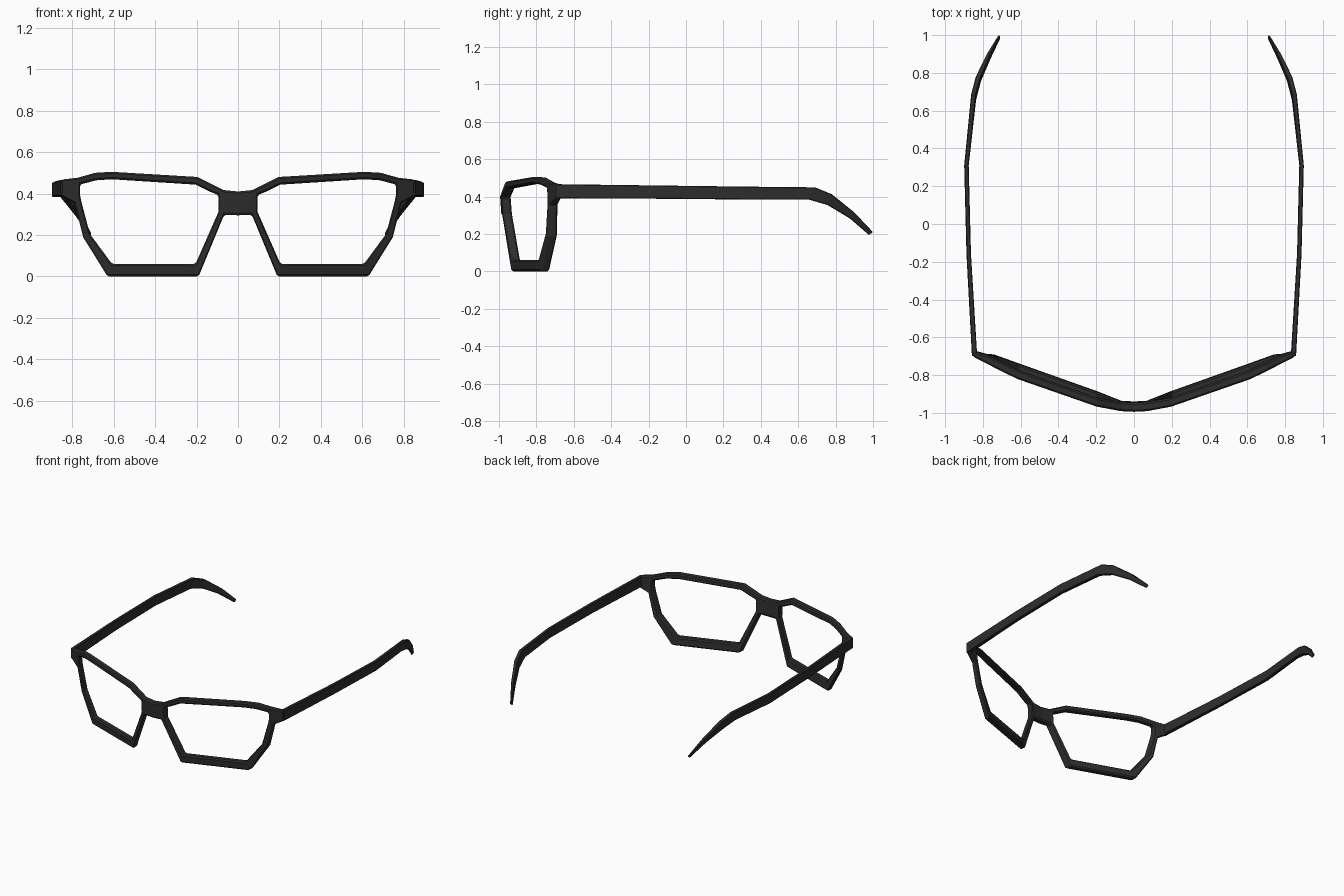
import bpy, bmesh

if "Cube" in bpy.data.objects:
    bpy.data.objects.remove(bpy.data.objects["Cube"])

black = bpy.data.materials.new("black_plastic")
black.diffuse_color = (0.027, 0.027, 0.027, 1)
black.use_nodes = True
black.node_tree.nodes["Principled BSDF"].inputs["Base Color"].default_value = black.diffuse_color


def finish(bm, name, bevel):
    bmesh.ops.recalc_face_normals(bm, faces=bm.faces)
    me = bpy.data.meshes.new(name)
    bm.to_mesh(me)
    bm.free()
    me.materials.append(black)
    ob = bpy.data.objects.new(name, me)
    bpy.context.collection.objects.link(ob)
    b = ob.modifiers.new("chamfer", 'BEVEL')
    b.width = bevel
    b.segments = 1
    b.limit_method = 'ANGLE'
    b.angle_limit = 0.9
    return ob


# Wrapped curve of the front, seen from above, with a slight backward lean below
WRAP = [(0, -1.0), (0.07, -0.996), (0.2, -0.967), (0.61, -0.822), (0.70, -0.78), (0.86, -0.70)]


def front_y(x, z):
    x = abs(x)
    for (x0, y0), (x1, y1) in zip(WRAP, WRAP[1:]):
        if x <= x1:
            break
    return y0 + (y1 - y0) * (x - x0) / (x1 - x0) + 0.073 * (0.48 - z)


# Rim outline of one lens, outer and inner points paired, starting at the bridge top
OUTER = [(0.07, 0.417), (0.125, 0.445), (0.195, 0.48), (0.61, 0.505), (0.69, 0.50),
         (0.775, 0.476), (0.855, 0.467), (0.855, 0.39), (0.788, 0.355),
         (0.748, 0.19), (0.63, 0.0), (0.19, 0.0), (0.067, 0.297)]
INNER = [(0.095, 0.393), (0.14, 0.411), (0.205, 0.443), (0.61, 0.469), (0.685, 0.464),
         (0.764, 0.443), (0.764, 0.425), (0.762, 0.39), (0.756, 0.36),
         (0.715, 0.205), (0.608, 0.06), (0.205, 0.06), (0.095, 0.31)]

# Front frame with both rims, bridge and end pieces
bm = bmesh.new()
for s in (1, -1):
    def vert(p):
        return bm.verts.new((s * p[0], front_y(*p), p[1]))
    out = [vert(p) for p in OUTER]
    inn = [vert(p) for p in INNER]
    for i in range(len(out)):
        j = (i + 1) % len(out)
        bm.faces.new((out[i], out[j], inn[j], inn[i]))
    bm.faces.new((vert((0, 0.41)), out[0], out[-1], vert((0, 0.295))))
bmesh.ops.remove_doubles(bm, verts=bm.verts, dist=0.0001)
bmesh.ops.recalc_face_normals(bm, faces=bm.faces)
ext = bmesh.ops.extrude_face_region(bm, geom=bm.faces[:], use_keep_orig=True)
back = [v for v in ext["geom"] if isinstance(v, bmesh.types.BMVert)]
for v in back:
    v.co.y += 0.048 - 0.02 * max(0, abs(v.co.x) - 0.76) / 0.1
finish(bm, "front_frame", 0.011)

# Temple stations: outer x, thickness, top (y, z), bottom (y, z)
TEMPLE = [(0.858, 0.028, -0.70, 0.466, -0.70, 0.39),
          (0.887, 0.024, -0.16, 0.459, -0.16, 0.388),
          (0.899, 0.024, 0.31, 0.453, 0.31, 0.384),
          (0.862, 0.026, 0.69, 0.449, 0.655, 0.384),
          (0.838, 0.028, 0.78, 0.412, 0.755, 0.355),
          (0.780, 0.022, 0.90, 0.315, 0.875, 0.283),
          (0.719, 0.010, 1.0, 0.209, 0.978, 0.195)]

# Temple arms
for s, side in ((1, "right"), (-1, "left")):
    bm = bmesh.new()
    rings = []
    for x, t, yt, zt, yb, zb in TEMPLE:
        rings.append([bm.verts.new(c) for c in (
            (s * x, yt, zt), (s * (x - t), yt, zt),
            (s * (x - t), yb, zb), (s * x, yb, zb))])
    for a, b in zip(rings, rings[1:]):
        for i in range(4):
            j = (i + 1) % 4
            bm.faces.new((a[i], a[j], b[j], b[i]))
    bm.faces.new(rings[0])
    bm.faces.new(rings[-1])
    finish(bm, side + "_temple", 0.004)
